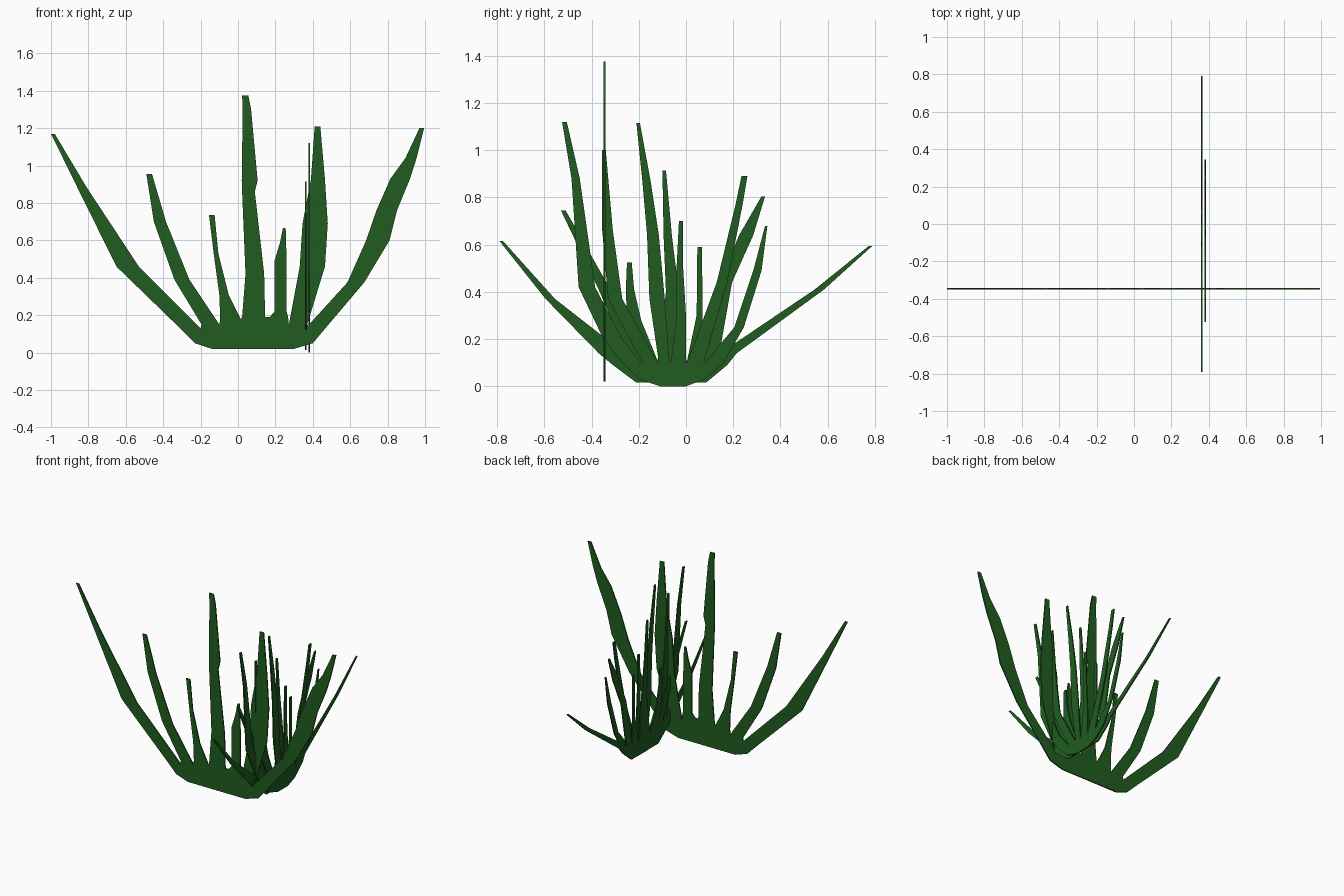
import bpy, bmesh

green = bpy.data.materials.new("leaf green")
green.diffuse_color = (0.015, 0.108, 0.015, 1)


def fan(name, blades, base, place):
    """Flat leaf fan. Each blade is a list of (height, left, right) from tip to root."""
    bm = bmesh.new()
    crown = []
    for rows in blades:
        pairs = [(bm.verts.new(place(lo, z)), bm.verts.new(place(hi, z))) for z, lo, hi in rows]
        # blade segments between neighbouring rows
        for (a, b), (c, d) in zip(pairs, pairs[1:]):
            bm.faces.new((a, b, d, c))
        crown += pairs[-1]
    # crown joining all the blade roots
    crown += [bm.verts.new(place(u, z)) for u, z in base]
    root = bm.faces.new(crown)
    bm.normal_update()
    bmesh.ops.triangulate(bm, faces=[root])
    bmesh.ops.recalc_face_normals(bm, faces=bm.faces)
    mesh = bpy.data.meshes.new(name)
    bm.to_mesh(mesh)
    bm.free()
    mesh.materials.append(green)
    obj = bpy.data.objects.new(name, mesh)
    bpy.context.collection.objects.link(obj)
    # paper-thin leaf thickness
    mod = obj.modifiers.new("thickness", 'SOLIDIFY')
    mod.thickness = 0.008
    mod.offset = 0


# Large fan facing the front
wide = [
    [(1.17, -1, -.98), (.885, -.86, -.81), (.46, -.65, -.53), (.13, -.31, -.2)],
    [(.955, -.49, -.46), (.7, -.45, -.385), (.39, -.34, -.26), (.15, -.195, -.1)],
    [(.735, -.155, -.125), (.53, -.13, -.105), (.31, -.1, -.05), (.18, -.095, .015)],
    [(1.375, .022, .055), (1.3, .025, .07), (.92, .02, .105), (.86, .022, .09),
     (.42, .04, .14), (.19, .022, .145)],
    [(.665, .24, .255), (.59, .225, .257), (.49, .195, .26), (.22, .195, .26),
     (.19, .17, .268)],
    [(1.21, .41, .44), (.925, .39, .465), (.69, .345, .48), (.46, .33, .465),
     (.15, .272, .37)],
    [(1.2, .97, .995), (1.04, .895, .955), (.93, .815, .92), (.76, .74, .85),
     (.6, .685, .81), (.375, .585, .675), (.145, .375, .48)],
]
fan("front_fan", wide, [(.4, .05), (.3, .02), (-.14, .02), (-.23, .05)],
    lambda u, z: (u, -.345, z))

# Spreading fan facing the side
spread = [
    [(.615, -.79, -.775), (.37, -.595, -.555), (.14, -.37, -.26)],
    [(.745, -.53, -.51), (.63, -.475, -.445), (.41, -.37, -.32), (.14, -.255, -.2)],
    [(.525, -.25, -.23), (.41, -.255, -.22), (.28, -.25, -.19), (.12, -.195, -.125)],
    [(.915, -.1, -.085), (.64, -.095, -.06), (.4, -.085, -.03), (.11, -.12, 0)],
    [(.59, .048, .068), (.3, .045, .07), (.11, .005, .075)],
    [(.805, .32, .335), (.64, .225, .285), (.44, .14, .195), (.13, .08, .14)],
    [(.595, .775, .79), (.41, .545, .585), (.14, .145, .215)],
]
fan("side_fan_spread", spread, [(.175, .09), (.085, .015), (-.21, .015), (-.31, .09)],
    lambda u, z: (.363, u, z))

# Upright fan beside it
upright = [
    [(1.12, -.525, -.505), (.88, -.485, -.45), (.42, -.455, -.385), (.2, -.35, -.27),
     (.1, -.27, -.19)],
    [(1, -.355, -.34), (.66, -.355, -.31), (.37, -.33, -.27), (.1, -.185, -.12)],
    [(1.115, -.21, -.195), (.87, -.185, -.15), (.64, -.165, -.115), (.37, -.155, -.09),
     (.1, -.115, -.07)],
    [(.7, -.03, -.012), (.5, -.04, -.012), (.3, -.04, 0), (.1, -.065, 0)],
    [(.89, .235, .26), (.77, .21, .24), (.44, .13, .175), (.1, .005, .075)],
    [(.68, .335, .345), (.49, .285, .32), (.25, .205, .245), (.1, .08, .16)],
]
fan("side_fan_upright", upright, [(.08, .03), (0, 0), (-.11, 0), (-.2, .03)],
    lambda u, z: (.38, u, z))
